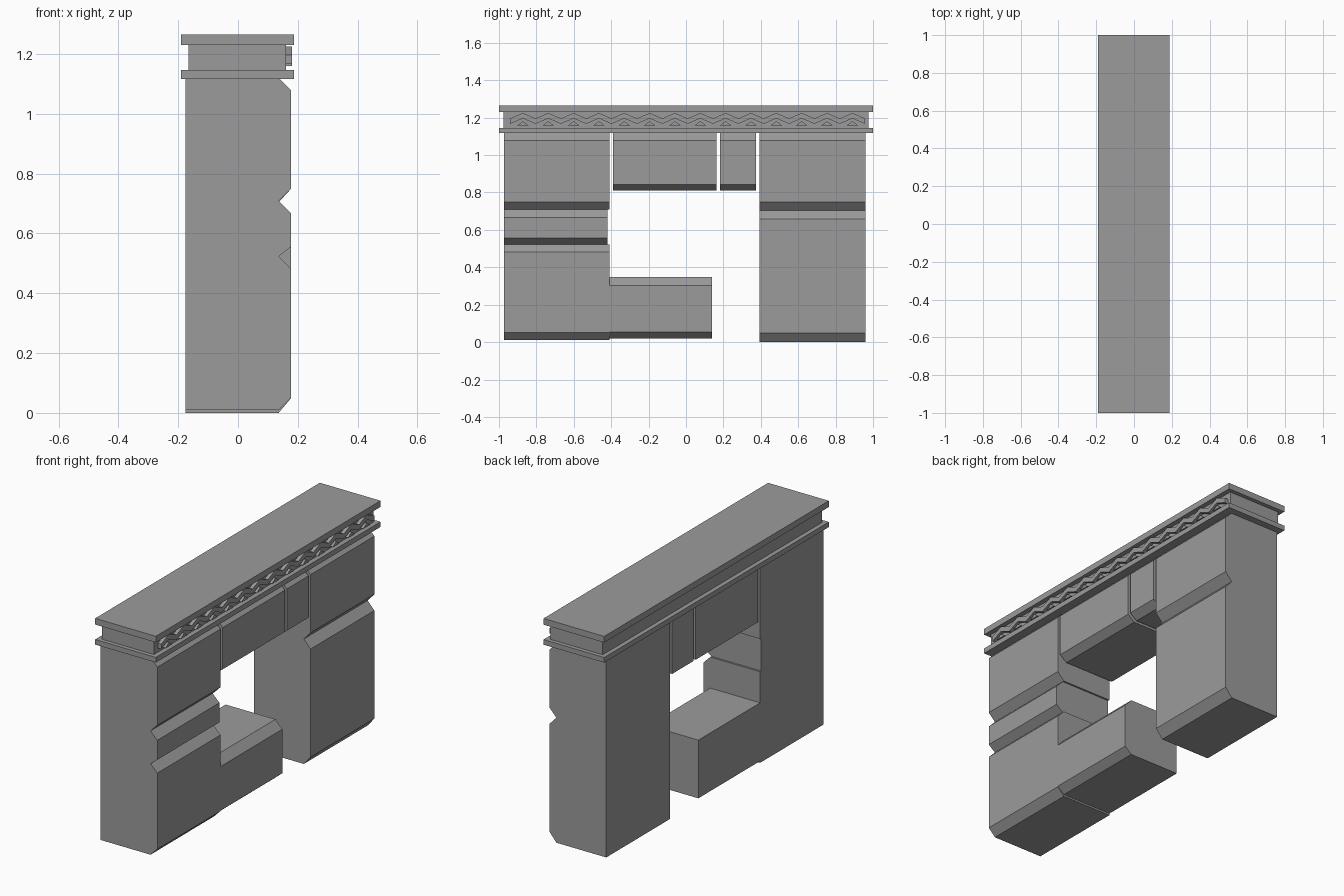
import bpy
import bmesh

cube = bpy.data.objects.get("Cube")
if cube:
    bpy.data.objects.remove(cube, do_unlink=True)

stone = bpy.data.materials.new("grey_stone")
stone.use_nodes = True
GREY = (0.33, 0.33, 0.33, 1)
stone.diffuse_color = GREY
stone.node_tree.nodes["Principled BSDF"].inputs["Base Color"].default_value = GREY

BACK, FACE = -0.175, 0.178   # wall thickness along x
CHAMFER = 0.042


def finish(name, bm):
    bmesh.ops.recalc_face_normals(bm, faces=bm.faces)
    mesh = bpy.data.meshes.new(name)
    bm.to_mesh(mesh)
    bm.free()
    mesh.materials.append(stone)
    obj = bpy.data.objects.new(name, mesh)
    bpy.context.collection.objects.link(obj)
    return obj


def add_prism(bm, outline, offset):
    """Extrude a closed outline of 3D points along an offset."""
    face = bm.faces.new([bm.verts.new(p) for p in outline])
    grown = bmesh.ops.extrude_face_region(bm, geom=[face], use_keep_orig=True)
    verts = [v for v in grown["geom"] if isinstance(v, bmesh.types.BMVert)]
    bmesh.ops.translate(bm, verts=verts, vec=offset)


def block(name, y0, y1, z0, z1, low=CHAMFER, high=CHAMFER):
    """Stone block with its two long outer edges chamfered."""
    profile = [(BACK, z0), (FACE - CHAMFER, z0), (FACE, z0 + low),
               (FACE, z1 - high), (FACE - CHAMFER, z1), (BACK, z1)]
    bm = bmesh.new()
    add_prism(bm, [(x, y0, z) for x, z in profile], (0, y1 - y0, 0))
    finish(name, bm)


def slab(name, x0, x1, y, z0, z1):
    bm = bmesh.new()
    add_prism(bm, [(x0, -y, z0), (x1, -y, z0), (x1, y, z0), (x0, y, z0)],
              (0, 0, z1 - z0))
    finish(name, bm)


# Pillar with three courses
block("front_pillar_base", -0.973, -0.41, 0.01, 0.523)
block("front_pillar_middle", -0.973, -0.42, 0.523, 0.708, low=0.033)
block("front_pillar_top", -0.973, -0.41, 0.708, 1.12)

# Pillar with two courses
block("back_pillar_base", 0.392, 0.96, 0.0, 0.704, low=0.05, high=0.045)
block("back_pillar_top", 0.392, 0.96, 0.704, 1.12, low=0.046)

# Low sill and hanging lintel blocks
block("sill", -0.41, 0.14, 0.02, 0.348, low=0.035, high=0.045)
block("lintel_long", -0.39, 0.164, 0.81, 1.12, low=0.033)
block("lintel_short", 0.182, 0.373, 0.81, 1.12, low=0.033)

# Cornice
slab("cornice_lower_slab", -0.19, 0.188, 1.0, 1.117, 1.146)
slab("frieze", -0.165, 0.16, 0.977, 1.146, 1.23)
slab("cornice_upper_slab", -0.19, 0.188, 1.0, 1.23, 1.265)

# Raised zigzag and small triangles along the frieze
COUNT = 14
STEP = 0.1355
START = -0.872
DEPTH = (0.021, 0, 0)
bm = bmesh.new()
edge = [(START - STEP / 2 + i * STEP / 2, 1.196 if i % 2 else 1.167)
        for i in range(2 * COUNT + 1)]
outline = [(0.159, y, z) for y, z in edge]
outline += [(0.159, y, z + 0.029) for y, z in reversed(edge)]
add_prism(bm, outline, DEPTH)
finish("frieze_zigzag", bm)

bm = bmesh.new()
for i in range(COUNT):
    y = START + i * STEP
    add_prism(bm, [(0.159, y - 0.03, 1.159), (0.159, y + 0.03, 1.159),
                   (0.159, y, 1.181)], DEPTH)
finish("frieze_triangles", bm)
